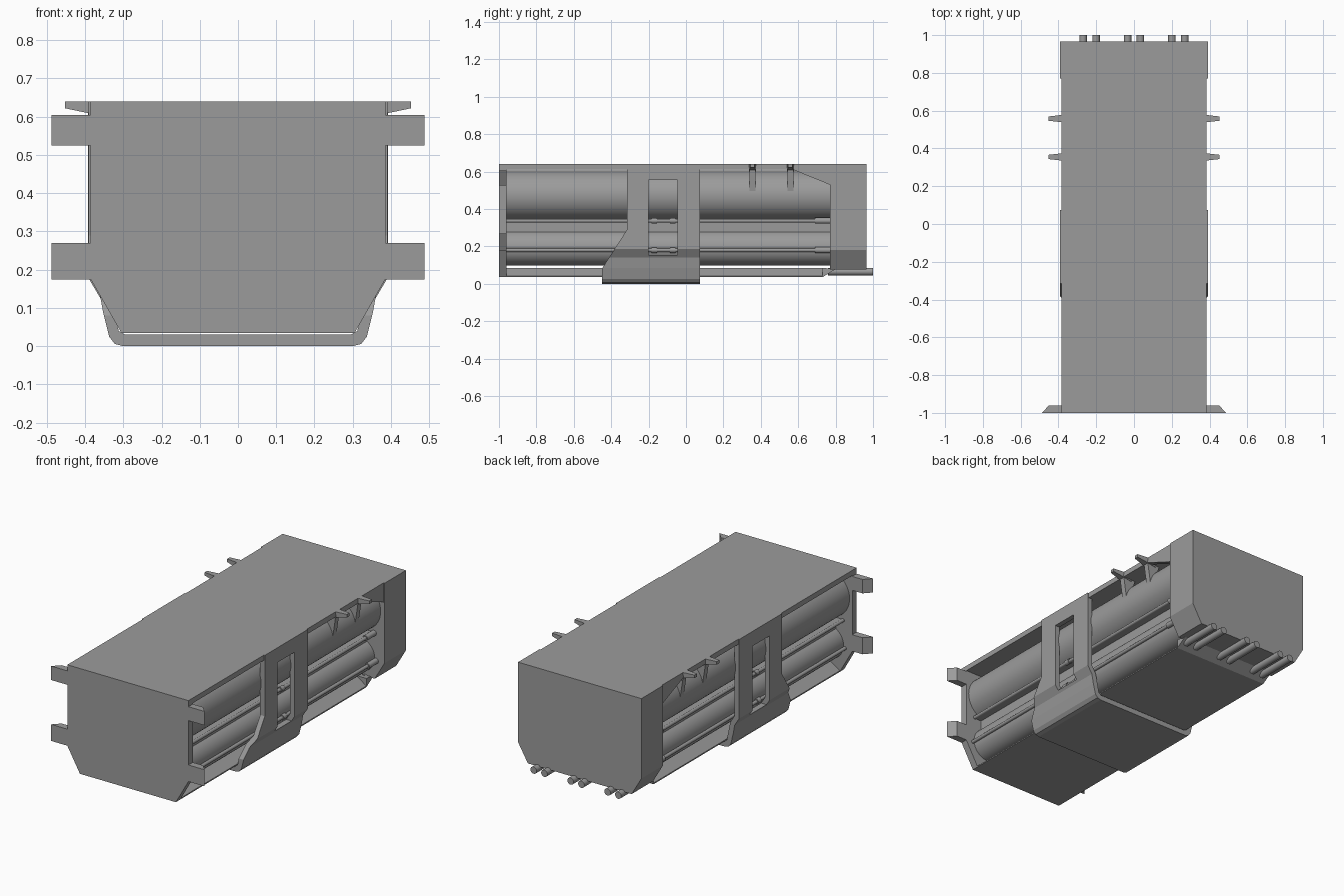
import bpy, bmesh
from mathutils import Vector

cube = bpy.data.objects.get("Cube")
if cube:
    bpy.data.objects.remove(cube, do_unlink=True)

grey = bpy.data.materials.new("mid grey")
grey.use_nodes = True
grey.diffuse_color = (0.33, 0.33, 0.33, 1)
grey.node_tree.nodes["Principled BSDF"].inputs["Base Color"].default_value = (0.33, 0.33, 0.33, 1)


def prism(name, profile, axis, a, b):
    """Extrude a 2D profile along an axis from a to b."""
    place = {"x": lambda p, t: (t, p[0], p[1]),
             "y": lambda p, t: (p[0], t, p[1]),
             "z": lambda p, t: (p[0], p[1], t)}[axis]
    bm = bmesh.new()
    face = bm.faces.new([bm.verts.new(place(p, a)) for p in profile])
    made = bmesh.ops.extrude_face_region(bm, geom=[face])["geom"]
    shift = Vector(place((0, 0), b - a))
    bmesh.ops.translate(bm, vec=shift, verts=[v for v in made if isinstance(v, bmesh.types.BMVert)])
    bmesh.ops.recalc_face_normals(bm, faces=bm.faces)
    mesh = bpy.data.meshes.new(name)
    bm.to_mesh(mesh)
    bm.free()
    obj = bpy.data.objects.new(name, mesh)
    bpy.context.collection.objects.link(obj)
    mesh.materials.append(grey)
    return obj


def box(name, x0, x1, y0, y1, z0, z1):
    return prism(name, [(x0, y0), (x1, y0), (x1, y1), (x0, y1)], "z", z0, z1)


def rod(name, x, z, r, y0, y1, sides=32):
    bpy.ops.mesh.primitive_cylinder_add(vertices=sides, radius=r, depth=y1 - y0,
                                        location=(x, (y0 + y1) / 2, z), rotation=(1.5708, 0, 0))
    obj = bpy.context.object
    obj.name = name
    obj.data.materials.append(grey)
    bpy.ops.object.shade_smooth_by_angle()
    return obj


def mirrored(half):
    """Complete a right-hand half profile, listed bottom to top."""
    return half + [(-x, z) for x, z in reversed(half)]


def cut(obj, cutter):
    mod = obj.modifiers.new("cut", "BOOLEAN")
    mod.operation = "DIFFERENCE"
    mod.solver = "EXACT"
    mod.object = cutter
    bpy.context.view_layer.objects.active = obj
    bpy.ops.object.modifier_apply(modifier=mod.name)
    bpy.data.objects.remove(cutter, do_unlink=True)


# End plates, roof and floor
prism("front_plate", mirrored([(0.305, 0.035), (0.385, 0.175), (0.385, 0.64)]), "y", -1, -0.96)
prism("rear_block", mirrored([(0.33, 0.075), (0.392, 0.18), (0.392, 0.64)]), "y", 0.77, 0.965)
box("roof", -0.385, 0.385, -0.98, 0.9, 0.61, 0.64)
prism("floor", mirrored([(0.305, 0.035), (0.305, 0.042), (0.24, 0.085)]), "y", -0.97, 0.73)
prism("floor_ramp", [(0.73, 0.035), (0.8, 0.078), (0.73, 0.085)], "x", -0.305, 0.305)

# Tubes in three columns with a core between the two rows
for x in (-0.235, 0, 0.235):
    rod("upper_tube", x, 0.472, 0.133, -0.97, 0.78, 48)
    rod("lower_tube", x, 0.193, 0.095, -0.97, 0.78, 48)
box("core", -0.28, 0.28, -0.97, 0.78, 0.2, 0.4)

# Rear connector pins in pairs
for x in (-0.235, 0, 0.235):
    for dx in (-0.034, 0.034):
        rod("connector_pin", x + dx, 0.065, 0.02, 0.76, 1.0, 16)

# Strap: a U section with a slanted front edge and a window on each side
outer = [(0.3, 0.0), (0.322, 0.006), (0.337, 0.025), (0.352, 0.085),
         (0.362, 0.14), (0.391, 0.185), (0.391, 0.64)]
inner = [(0.362, 0.64), (0.362, 0.195), (0.334, 0.15), (0.312, 0.04), (0.295, 0.03)]
half = outer + inner
strap = prism("strap", half + [(-x, z) for x, z in reversed(half)], "y", -0.45, 0.075)
cut(strap, prism("front_cutter", [(-0.6, 0.7), (-0.315, 0.7), (-0.315, 0.29), (-0.45, 0.08),
                                  (-0.6, 0.08)], "x", -0.6, 0.6))
cut(strap, box("window_cutter", -0.6, 0.6, -0.2, -0.045, 0.155, 0.555))
for poly in strap.data.polygons:
    poly.use_smooth = False

for s in (-1, 1):
    # Tapered ears on the front plate
    for z0, z1 in ((0.525, 0.605), (0.175, 0.27)):
        prism("front_ear", [(s * 0.37, -1), (s * 0.488, -1), (s * 0.45, -0.96), (s * 0.37, -0.96)],
              "z", z0, z1)
    # Side rails with thick rear ends
    for x, z in ((0.325, 0.337), (0.338, 0.18)):
        rod("side_rail", s * x, z, 0.01, -0.97, 0.78, 12)
        rod("rail_end", s * x, z, 0.016, 0.69, 0.78, 16)
        box("rail_web", s * 0.25, s * x, -0.97, 0.78, z - 0.005, z + 0.005)
    # Clips on the window edges
    for y in (-0.17, -0.07):
        for z in (0.337, 0.18):
            rod("rail_clip", s * (0.325 if z > 0.3 else 0.338), z, 0.015, y - 0.015, y + 0.015, 12)
    # Roof gusset against the rear block
    prism("roof_gusset", [(0.56, 0.615), (0.78, 0.525), (0.78, 0.615)], "x", s * 0.355, s * 0.385)
    # Hooks: a tapering arm with a strut below it
    for y in (0.355, 0.558):
        arm = prism("hook_arm", [(s * 0.33, 0.635), (s * 0.33, 0.6), (s * 0.385, 0.608),
                                 (s * 0.452, 0.622), (s * 0.452, 0.64), (s * 0.385, 0.64)],
                    "y", y - 0.019, y + 0.019)
        for v in arm.data.vertices:
            if abs(v.co.x) > 0.4:
                v.co.y = y + (v.co.y - y) * 0.6
        prism("hook_strut", [(s * 0.3, 0.62), (s * 0.385, 0.62), (s * 0.365, 0.49), (s * 0.345, 0.49)],
              "y", y - 0.016, y + 0.016)
